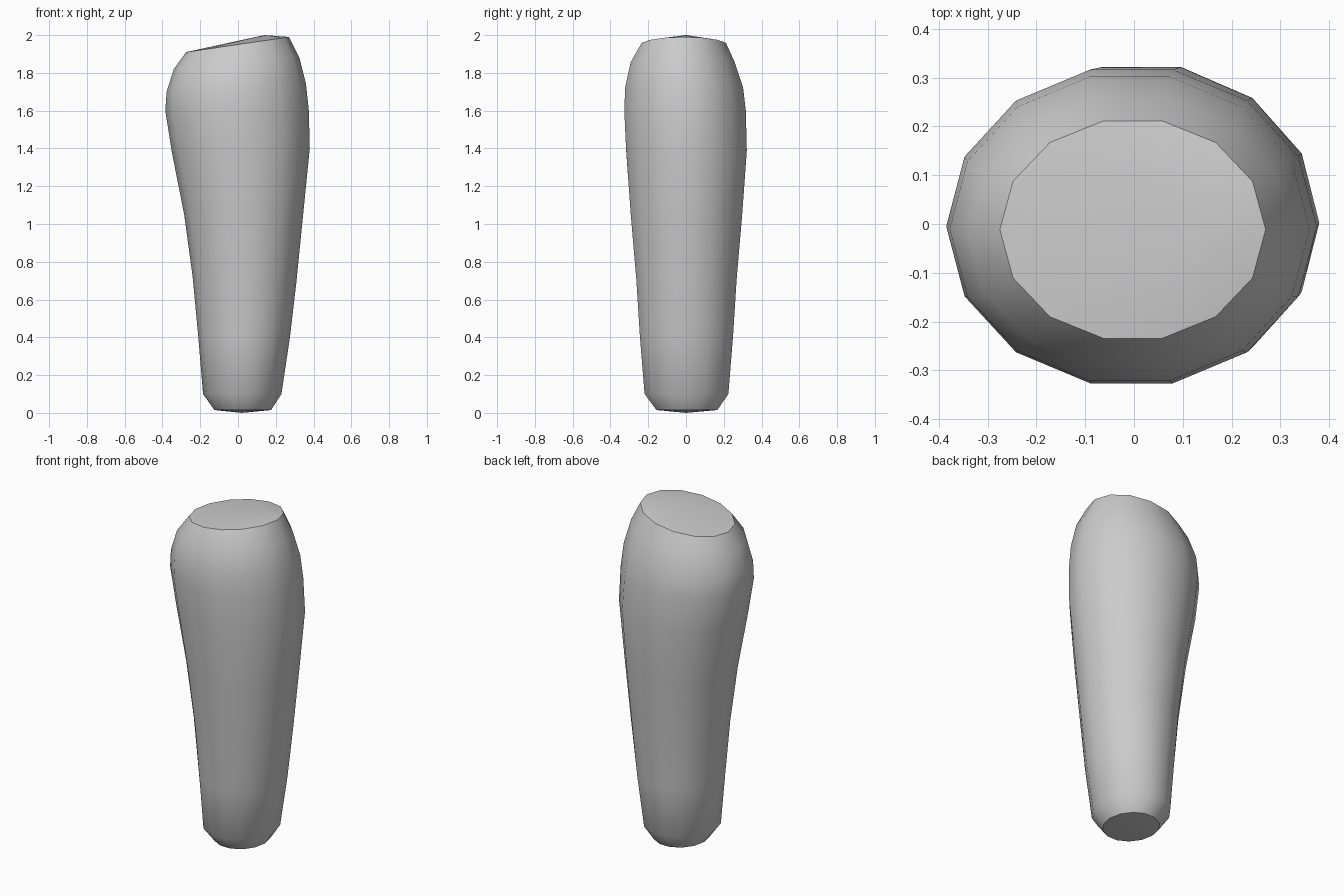
import bpy, bmesh, math

cube = bpy.data.objects.get("Cube")
if cube:
    bpy.data.objects.remove(cube, do_unlink=True)

SIDES = 14

# Cross-sections from base to rim: left x, right x, front y, back y, left z, right z
SECTIONS = [
    (-.125, .175, -.16, .17, .015, .015),
    (-.185, .23, -.225, .23, .10, .10),
    (-.21, .275, -.25, .255, .40, .40),
    (-.24, .31, -.27, .275, .72, .70),
    (-.285, .345, -.30, .305, 1.05, 1.05),
    (-.35, .38, -.325, .33, 1.38, 1.40),
    (-.385, .375, -.335, .325, 1.60, 1.60),
    (-.378, .36, -.33, .31, 1.70, 1.74),
    (-.34, .325, -.30, .265, 1.82, 1.88),
    (-.275, .27, -.24, .217, 1.91, 1.99),
]


def add_ring(bm, section):
    x0, x1, y0, y1, z0, z1 = section
    ring = []
    for i in range(SIDES):
        a = math.tau * i / SIDES
        c, s = math.cos(a), math.sin(a)
        x = (x0 + x1) / 2 + c * (x1 - x0) / 2
        y = (y0 + y1) / 2 + s * (y1 - y0) / 2
        z = z0 + (z1 - z0) * (1 + c) / 2
        ring.append(bm.verts.new((x, y, z)))
    return ring


def cap(bm, ring, centre):
    tip = bm.verts.new(centre)
    for i in range(SIDES):
        bm.faces.new((ring[i], ring[(i + 1) % SIDES], tip))


# Tapered body lofted through the sections
bm = bmesh.new()
rings = [add_ring(bm, s) for s in SECTIONS]
for low, high in zip(rings, rings[1:]):
    for i in range(SIDES):
        j = (i + 1) % SIDES
        bm.faces.new((low[i], low[j], high[j], high[i]))

# Shallow base and gently domed, sloping top
cap(bm, rings[0], (.02, 0, 0))
cap(bm, rings[-1], (.14, 0, 2))
bmesh.ops.recalc_face_normals(bm, faces=bm.faces)

mesh = bpy.data.meshes.new("tapered_body")
bm.to_mesh(mesh)
bm.free()
body = bpy.data.objects.new("tapered_body", mesh)
bpy.context.collection.objects.link(body)

# Plain grey surface
grey = bpy.data.materials.new("plain_grey")
grey.use_nodes = True
colour = (.6, .6, .6, 1)
grey.diffuse_color = colour
grey.node_tree.nodes["Principled BSDF"].inputs["Base Color"].default_value = colour
mesh.materials.append(grey)

# Smooth sides with crisp rims
bpy.ops.object.select_all(action="DESELECT")
body.select_set(True)
bpy.context.view_layer.objects.active = body
bpy.ops.object.shade_smooth_by_angle(angle=math.radians(35))
